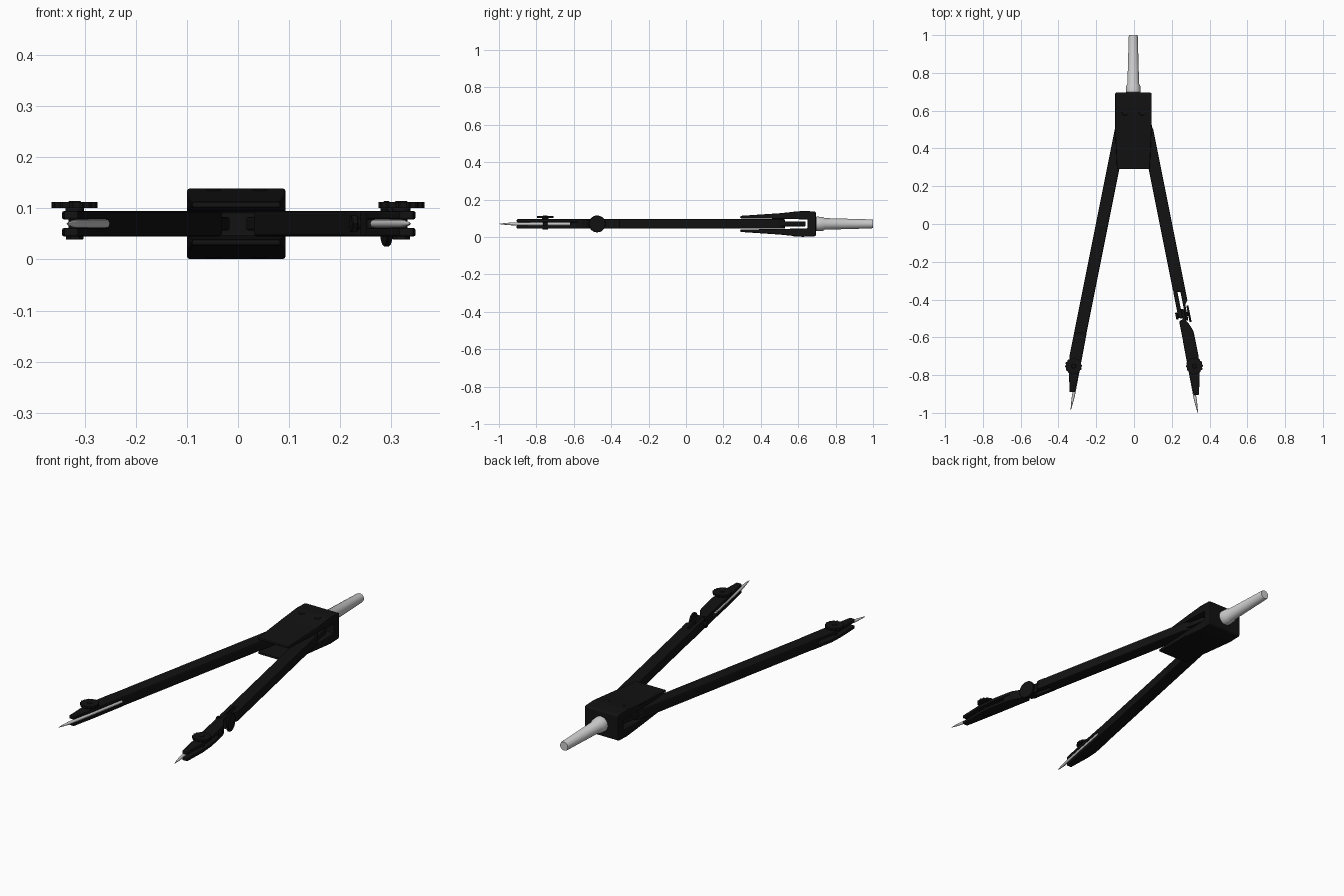
import bpy, bmesh, math
from mathutils import Vector

if "Cube" in bpy.data.objects:
    bpy.data.objects.remove(bpy.data.objects["Cube"])

ZC = 0.07
black = bpy.data.materials.new("black_metal")
black.diffuse_color = (0.006, 0.006, 0.006, 1)
black.use_nodes = True
black.node_tree.nodes["Principled BSDF"].inputs["Base Color"].default_value = black.diffuse_color


def finish(name, bm, mat=None, bevel=0, smooth=True):
    bmesh.ops.recalc_face_normals(bm, faces=bm.faces)
    me = bpy.data.meshes.new(name)
    bm.to_mesh(me)
    bm.free()
    ob = bpy.data.objects.new(name, me)
    bpy.context.collection.objects.link(ob)
    if mat:
        me.materials.append(mat)
    if bevel:
        m = ob.modifiers.new("bevel", "BEVEL")
        m.width, m.segments, m.limit_method = bevel, 2, 'ANGLE'
    if smooth:
        bpy.ops.object.select_all(action='DESELECT')
        bpy.context.view_layer.objects.active = ob
        ob.select_set(True)
        bpy.ops.object.shade_smooth_by_angle(angle=math.radians(35))
    return ob


def extrude(name, pts, vec, bevel=0):
    bm = bmesh.new()
    f = bm.faces.new([bm.verts.new(p) for p in pts])
    r = bmesh.ops.extrude_face_region(bm, geom=[f])
    bmesh.ops.translate(bm, vec=vec, verts=[v for v in r["geom"] if isinstance(v, bmesh.types.BMVert)])
    return finish(name, bm, black, bevel, False)


def leg_x(side, d, y):
    return side * (0.169 - 0.2 * y + d)


def leg_part(name, side, outline, z0, z1, bevel=0.004):
    # outline is (offset across the leg, y); the leg leans outward
    return extrude(name, [(leg_x(side, d, y), y, z0) for d, y in outline], (0, 0, z1 - z0), bevel)


def lathe(name, prof, origin, axis, n=24, mat=None):
    # prof is (radius, distance along axis)
    bm = bmesh.new()
    q = Vector(axis).to_track_quat('Z', 'Y')
    rings = []
    for r, t in prof:
        rings.append([bm.verts.new(q @ Vector((r * math.cos(a), r * math.sin(a), t)) + Vector(origin))
                      for a in (2 * math.pi * i / n for i in range(n))])
    for a, b in zip(rings, rings[1:]):
        for i in range(n):
            bm.faces.new((a[i], a[(i + 1) % n], b[(i + 1) % n], b[i]))
    bm.faces.new(rings[0])
    bm.faces.new(rings[-1])
    return finish(name, bm, mat)


def rod(name, r, h, origin, axis, n=24, c=0.002):
    return lathe(name, [(r - c, 0), (r, c), (r, h - c), (r - c, h)], origin, axis, n, black)


# Head: side profile of a forked clamp, narrowing toward the legs
half = [(.29, .043), (.50, .057), (.62, .069), (.685, .067), (.695, .062)]
slot = [(.29, .030), (.50, .027), (.65, .024)]
prof = [(y, ZC + h) for y, h in half] + [(y, ZC - h) for y, h in reversed(half)]
prof += [(y, ZC - h) for y, h in slot] + [(y, ZC + h) for y, h in reversed(slot)]
head = extrude("head", [(-0.1, y, z) for y, z in prof], (0.193, 0, 0), 0.005)
for v in head.data.vertices:
    if v.co.y < 0.4:
        v.co.x = -0.003 + (v.co.x + 0.003) * 0.9

# Pivot screws on both faces of the head
for s in (-1, 1):
    for up in (-1, 1):
        rod("head_screw", 0.016, 0.012, (s * 0.045 - .003, 0.59, ZC + up * 0.055), (0, 0, up), 16)

# Handle
lathe("handle", [(.034, 0), (.039, .006), (.037, .04), (.031, .05), (.024, .30), (.022, .308)],
      (-0.004, 0.692, ZC), (0, 1, 0), 32)

for s, nm, dy in ((-1, "left", 0), (1, "right", -0.015)):
    # Pivot tongue and upper leg
    leg_part(nm + "_pivot_tongue", s, [(-.025, .48), (.03, .48), (.03, .61), (.015, .64), (-.025, .64)], .057, .083)
    end = -.58 if s < 0 else -.36
    leg_part(nm + "_leg", s, [(-.033, end), (.033, end), (.033, .50), (.02, .53), (-.033, .53)], .045, .095, .006)

    # Split needle clamp at the leg end
    for z0, z1 in ((.045, .0615), (.0785, .095)):
        leg_part(nm + "_needle_clamp", s,
                 [(-.033, -.575), (.033, -.575), (.033, -.70), (.022, -.77 + dy), (-.006, -.89 + dy),
                  (-.034, -.89 + dy), (-.035, -.75)], z0, z1, .004)
    # Filler keeping the clamp halves joined on the outer upper part
    leg_part(nm + "_clamp_root", s, [(-.014, -.575), (.03, -.575), (.03, -.62), (-.014, -.62)], .06, .08, .002)

    # Needle
    y0 = -.58 if s < 0 else -.62
    a = Vector((leg_x(s, -.026, y0), y0, ZC))
    b = Vector((leg_x(s, -.031, -.985 + dy), -.985 + dy, ZC))
    L = (b - a).length
    lathe(nm + "_needle", [(.008, 0), (.008, L - .10), (.0075, L - .07), (.0045, L - .03), (.0006, L)],
          a, b - a, 16)

    # Ribbed thumb wheel with its screw and nut
    n, cx = 56, s * .32
    pts = [(cx + r * math.cos(t), -.752 + r * math.sin(t), .1005) for r, t in
           (((.045 if i % 4 < 2 else .0415), 2 * math.pi * i / n) for i in range(n))]
    extrude(nm + "_thumb_wheel", pts, (0, 0, .012))
    rod(nm + "_wheel_screw", .012, .072, (cx, -.752, .043), (0, 0, 1), 20)
    rod(nm + "_wheel_collar", .018, .011, (cx, -.752, .092), (0, 0, 1), 20)
    rod(nm + "_wheel_nut", .017, .009, (cx, -.752, .039), (0, 0, 1), 6, .001)

# Knee joint on the right leg: fork, tongue, lower section
leg_part("knee_fork_inner", 1, [(-.033, -.355), (-.011, -.355), (-.011, -.50), (-.027, -.50), (-.033, -.48)],
         .045, .095)
leg_part("knee_fork_outer", 1, [(.005, -.355), (.033, -.355), (.033, -.405), (.017, -.425), (.017, -.51), (.005, -.51)],
         .045, .095)
leg_part("knee_lower_leg", 1, [(-.011, -.45), (.005, -.45), (.005, -.515), (.017, -.53), (.03, -.56), (.033, -.58),
                               (-.033, -.58), (-.033, -.515), (-.011, -.505)], .045, .095)

# Knee thumb screw across the leg
ax = Vector((1, .2, 0)).normalized()
c = Vector((leg_x(1, 0, -.48), -.48, ZC))
rod("knee_screw", .012, .075, c - ax * .045, ax, 20)
rod("knee_thumb_disc", .045, .011, c + ax * .021, ax, 36)
rod("knee_nut", .019, .012, c - ax * .045, ax, 6)
